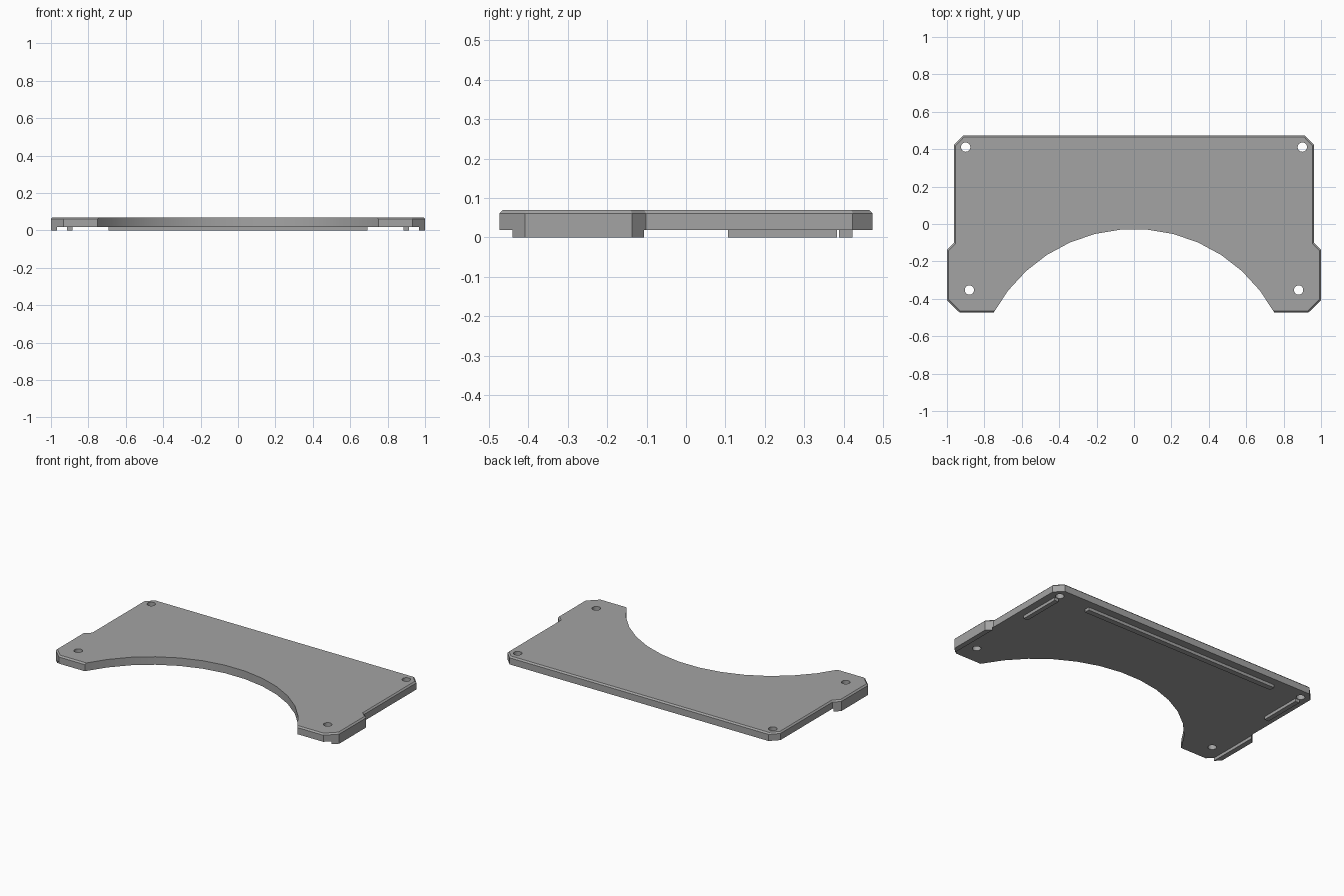
import bpy, bmesh, math

if "Cube" in bpy.data.objects:
    bpy.data.objects.remove(bpy.data.objects["Cube"])

BOTTOM, TOP, CHAMFER = 0.019, 0.07, 0.009

# Dark grey plastic for all parts
grey = bpy.data.materials.new("dark_grey")
grey.diffuse_color = (0.37, 0.37, 0.37, 1)
grey.use_nodes = True
grey.node_tree.nodes["Principled BSDF"].inputs["Base Color"].default_value = grey.diffuse_color


def prism(name, outline, z0, z1, chamfer_test=None):
    """Extrude an outline; optionally chamfer the top edges that pass a test."""
    bm = bmesh.new()
    face = bm.faces.new([bm.verts.new((x, y, z0)) for x, y in outline])
    ext = bmesh.ops.extrude_face_region(bm, geom=[face])
    for v in ext["geom"]:
        if isinstance(v, bmesh.types.BMVert):
            v.co.z = z1
    bmesh.ops.recalc_face_normals(bm, faces=bm.faces)
    if chamfer_test:
        edges = [e for e in bm.edges
                 if all(v.co.z > z1 - 1e-5 for v in e.verts) and chamfer_test(e)]
        bmesh.ops.bevel(bm, geom=edges, offset=CHAMFER, segments=1,
                        profile=0.5, affect='EDGES')
    mesh = bpy.data.meshes.new(name)
    bm.to_mesh(mesh)
    bm.free()
    mesh.materials.append(grey)
    obj = bpy.data.objects.new(name, mesh)
    bpy.context.collection.objects.link(obj)
    return obj


def box_outline(x0, x1, y0, y1):
    return [(x0, y0), (x1, y0), (x1, y1), (x0, y1)]


# Plate outline: right half, mirrored half, then the 13-sided front arc
right = [(0.75, -0.473), (0.933, -0.473), (1.0, -0.408), (1.0, -0.137),
         (0.963, -0.102), (0.963, 0.423), (0.914, 0.473)]
left = [(-x, y) for x, y in reversed(right)]
R, CY = 0.853, -0.88
half = math.asin(0.75 / R)
arc = []
for i in range(1, 13):
    a = -half + 2 * half * i / 13
    arc.append((R * math.sin(a), CY + R * math.cos(a)))


def on_outer_edge(e):
    mid = (e.verts[0].co + e.verts[1].co) / 2
    return math.hypot(mid.x, mid.y - CY) > R + 0.02


plate = prism("plate", right + left + arc, BOTTOM, TOP, on_outer_edge)

# Four screw holes
for hx, hy in [(0.9, 0.411), (0.88, -0.353)]:
    for s in (-1, 1):
        ring = [(s * hx + 0.025 * math.cos(math.tau * i / 24),
                 hy + 0.025 * math.sin(math.tau * i / 24)) for i in range(24)]
        cutter = prism("hole_cutter", ring, -0.1, 0.2)
        mod = plate.modifiers.new("hole", 'BOOLEAN')
        mod.operation, mod.solver, mod.object = 'DIFFERENCE', 'EXACT', cutter
        bpy.context.view_layer.objects.active = plate
        bpy.ops.object.modifier_apply(modifier=mod.name)
        bpy.data.objects.remove(cutter)

# Smooth the arc and holes, keep the corners sharp
bpy.ops.object.select_all(action='DESELECT')
plate.select_set(True)
bpy.context.view_layer.objects.active = plate
bpy.ops.object.shade_smooth_by_angle(angle=math.radians(30))

# Long rear rib under the plate
prism("rear_rib", box_outline(-0.693, 0.693, 0.388, 0.423), 0, BOTTOM)

# Short side ribs and the lips under the wide front tabs, mirrored
side_rib = prism("side_ribs", box_outline(0.885, 0.915, 0.107, 0.383), 0, BOTTOM)
tab_lip = prism("tab_lips", [(0.967, -0.440), (1.0, -0.408), (1.0, -0.137),
                             (0.967, -0.106)], 0, BOTTOM)
for obj in (side_rib, tab_lip):
    obj.modifiers.new("mirror", 'MIRROR')
